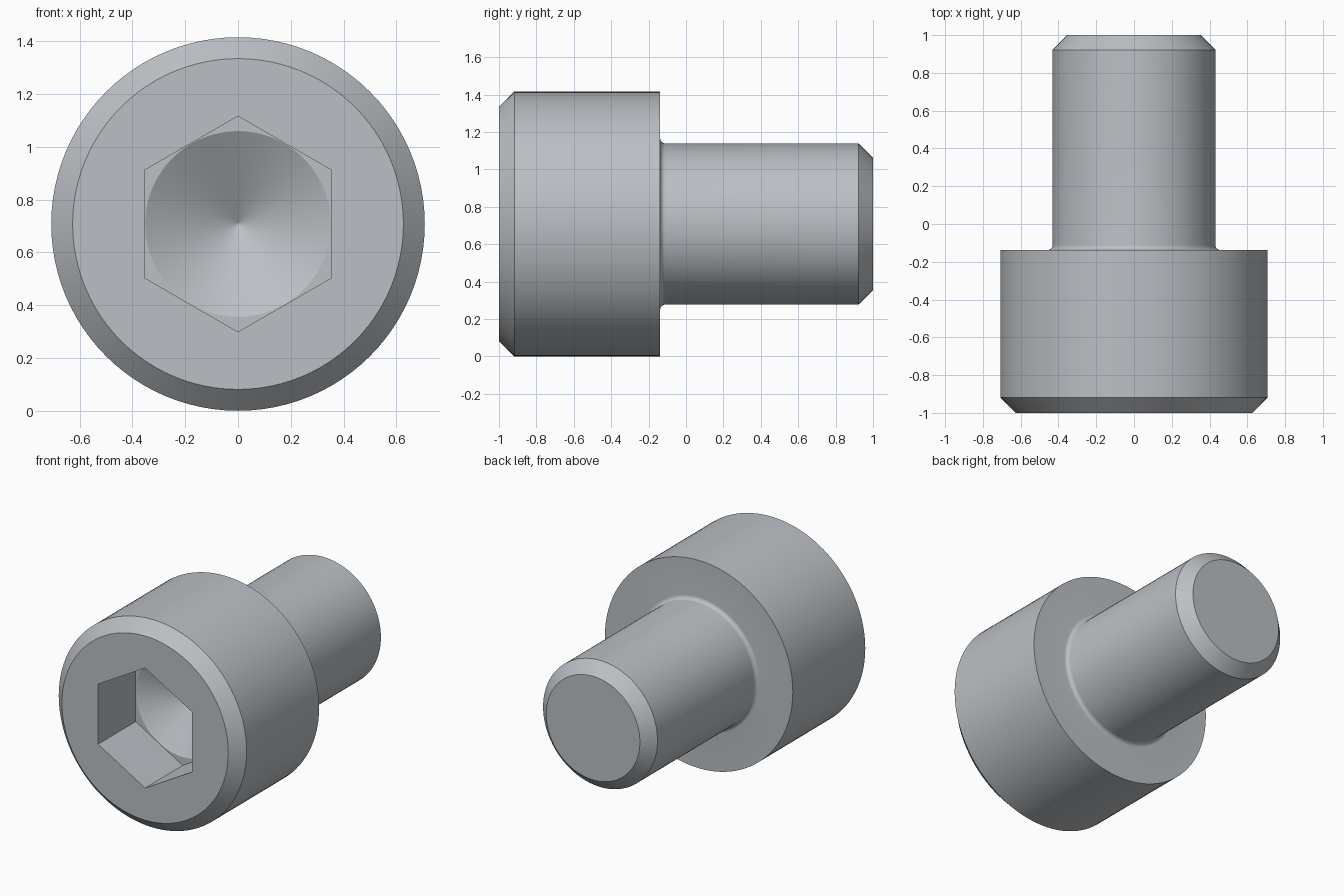
import bpy
import math

cube = bpy.data.objects.get("Cube")
if cube:
    bpy.data.objects.remove(cube, do_unlink=True)

SEGMENTS = 96           # a multiple of six, so the socket corners are exact
HEAD_R, SHANK_R = 0.708, 0.431
HEAD_BACK = -0.138
FILLET = 0.027
SOCKET = 0.354          # half the width across the socket flats
SOCKET_FLOOR = -0.595


def round_ring(radius, y):
    return [(radius, y)] * SEGMENTS


def hex_ring(apothem, y):
    """Ring with six flat sides and corners at top and bottom."""
    ring = []
    for i in range(SEGMENTS):
        angle = (2 * math.pi * i / SEGMENTS) % (math.pi / 3) - math.pi / 6
        ring.append((apothem / math.cos(angle), y))
    return ring


# Drilled cone and hexagonal socket, from the inside out
rings = [
    round_ring(0.004, SOCKET_FLOOR + 0.202),
    round_ring(SOCKET - 0.002, SOCKET_FLOOR),
    hex_ring(SOCKET, SOCKET_FLOOR),
    hex_ring(SOCKET, -1),
]
# Chamfered head
rings += [round_ring(r, y) for r, y in (
    (0.627, -1), (HEAD_R, -0.918), (HEAD_R, HEAD_BACK))]
# Fillet under the head
for step in range(9):
    a = math.pi / 2 * step / 8
    rings.append(round_ring(SHANK_R + FILLET * (1 - math.sin(a)),
                            HEAD_BACK + FILLET * (1 - math.cos(a))))
# Shank with chamfered tip
rings += [round_ring(SHANK_R, 0.922), round_ring(0.353, 1)]

# Skin the rings; angles run from the top, towards +x
verts, faces = [], []
for ring in rings:
    for i, (radius, y) in enumerate(ring):
        angle = 2 * math.pi * i / SEGMENTS
        verts.append((radius * math.sin(angle), y,
                      HEAD_R + radius * math.cos(angle)))
for k in range(len(rings) - 1):
    for i in range(SEGMENTS):
        j = (i + 1) % SEGMENTS
        a, b = k * SEGMENTS, (k + 1) * SEGMENTS
        faces.append((a + i, a + j, b + j, b + i))
last = (len(rings) - 1) * SEGMENTS
faces.append(tuple(reversed(range(SEGMENTS))))
faces.append(tuple(range(last, last + SEGMENTS)))

mesh = bpy.data.meshes.new("socket_head_screw")
mesh.from_pydata(verts, [], faces)
mesh.update()
screw = bpy.data.objects.new("socket_head_screw", mesh)
bpy.context.collection.objects.link(screw)

# Steel
steel = bpy.data.materials.new("steel_grey")
steel.use_nodes = True
colour = (0.50, 0.53, 0.56, 1)
steel.diffuse_color = colour
steel.node_tree.nodes["Principled BSDF"].inputs["Base Color"].default_value = colour
mesh.materials.append(steel)

# Smooth curves, crisp edges
bpy.ops.object.select_all(action="DESELECT")
screw.select_set(True)
bpy.context.view_layer.objects.active = screw
bpy.ops.object.shade_smooth_by_angle(angle=math.radians(20))
